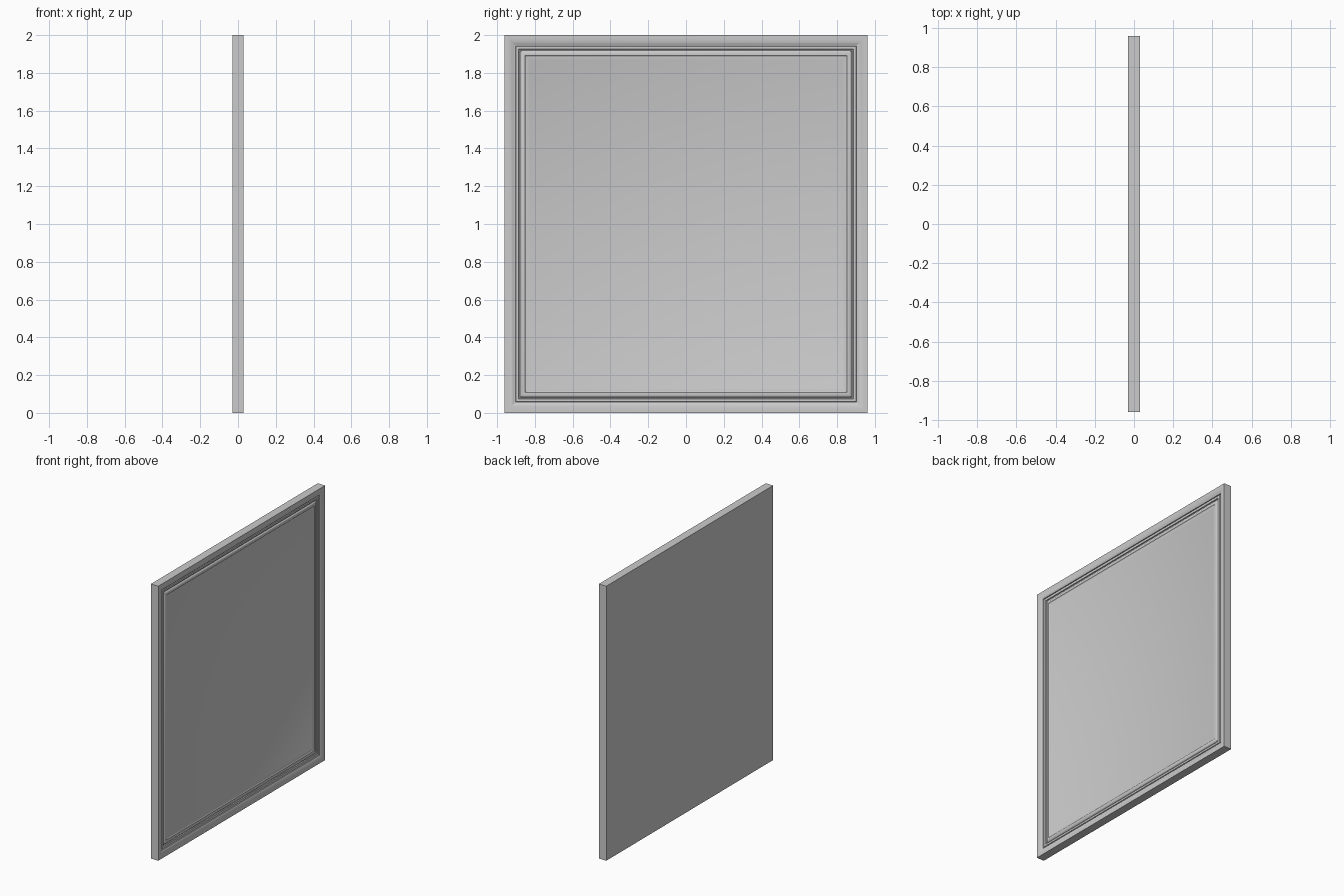
import bpy, bmesh

if "Cube" in bpy.data.objects:
    bpy.data.objects.remove(bpy.data.objects["Cube"])

HALF_Y, HEIGHT, FACE = 0.96, 2.0, 0.03

# moulding section: (inset from the outer edge, x position), outside to inside
PROFILE = [
    (0.000, -FACE), (0.000, FACE), (0.016, FACE),
    (0.026, 0.029), (0.036, 0.0265), (0.046, 0.0225), (0.052, 0.020),
    (0.053, 0.014), (0.058, 0.014),
    (0.060, 0.019), (0.074, 0.019),
    (0.076, 0.012), (0.082, 0.012),
    (0.086, 0.017), (0.092, 0.020), (0.100, 0.021), (0.108, 0.021),
    (0.113, 0.0175), (0.122, 0.0165), (0.132, 0.014), (0.143, 0.010),
]


def ring(bm, inset, x):
    y, lo, hi = HALF_Y - inset, inset, HEIGHT - inset
    return [bm.verts.new((x, a, b)) for a, b in
            ((-y, lo), (y, lo), (y, hi), (-y, hi))]


# moulded square panel: mitred rings bridged from the flat back to the field
bm = bmesh.new()
rings = [ring(bm, d, x) for d, x in PROFILE]
for a, b in zip(rings, rings[1:]):
    for i in range(4):
        j = (i + 1) % 4
        bm.faces.new((a[i], a[j], b[j], b[i]))
bm.faces.new(rings[0][::-1])   # flat back
bm.faces.new(rings[-1])        # recessed centre field
bmesh.ops.recalc_face_normals(bm, faces=bm.faces)

mesh = bpy.data.meshes.new("moulded_panel")
bm.to_mesh(mesh)
bm.free()
panel = bpy.data.objects.new("moulded_panel", mesh)
bpy.context.collection.objects.link(panel)

# soften the curved mouldings, keep steps and mitres crisp
bpy.context.view_layer.objects.active = panel
panel.select_set(True)
bpy.ops.object.shade_smooth_by_angle(angle=0.45)
